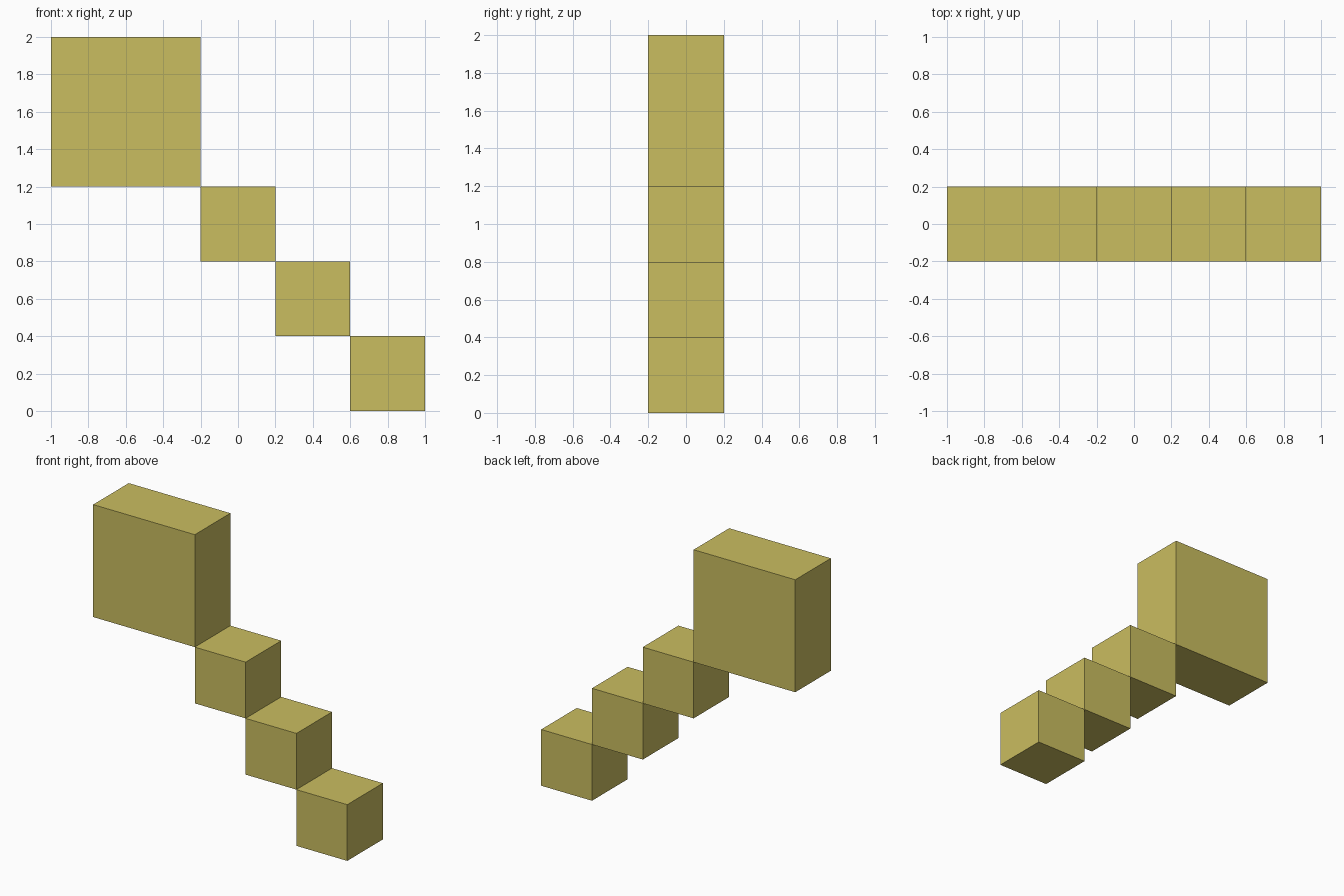
import bpy

if "Cube" in bpy.data.objects:
    bpy.data.objects.remove(bpy.data.objects["Cube"])

# Single flat colour
mat = bpy.data.materials.new("mustard_yellow")
mat.diffuse_color = (0.59, 0.51, 0.117, 1.0)
mat.use_nodes = True
mat.node_tree.nodes["Principled BSDF"].inputs["Base Color"].default_value = mat.diffuse_color


def block(name, x0, x1, z0, z1, depth=0.4):
    """Box spanning x0..x1 and z0..z1, centred on y = 0."""
    bpy.ops.mesh.primitive_cube_add(size=1, location=((x0 + x1) / 2, 0, (z0 + z1) / 2))
    ob = bpy.context.object
    ob.name = name
    ob.scale = (x1 - x0, depth, z1 - z0)
    bpy.ops.object.transform_apply(location=False, rotation=False, scale=True)
    ob.data.materials.append(mat)
    return ob


# Large block at the upper left
block("large_block", -1.0, -0.2, 1.2, 2.0)

# Diagonal chain of three small cubes stepping down to the right
step = 0.4
for i in range(3):
    x, z = -0.2 + i * step, 0.8 - i * step
    block(f"step_cube_{i + 1}", x, x + step, z, z + step)
